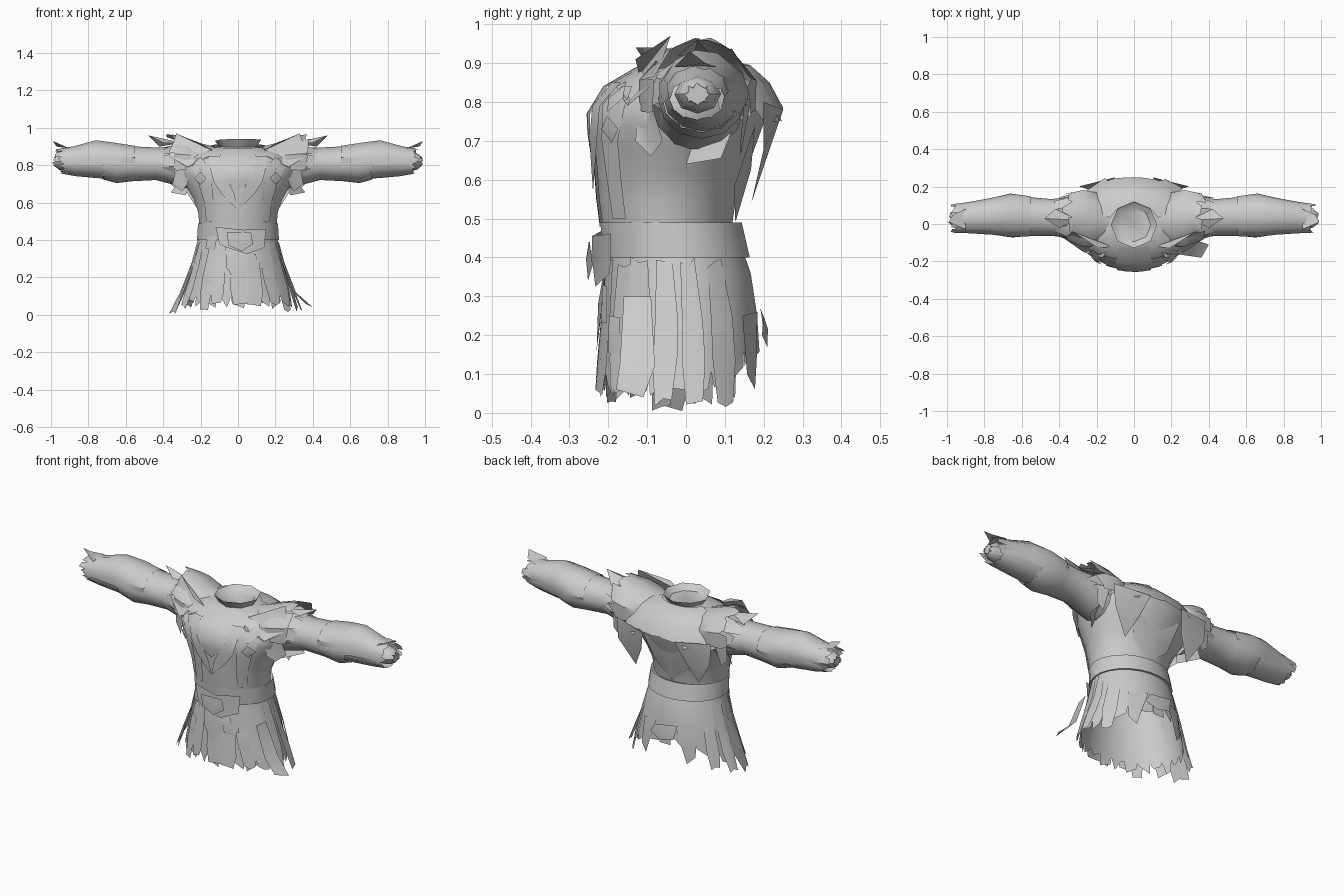
import bpy, math, random
from math import sin, cos, pi, radians
from mathutils import Vector

random.seed(11)
cube = bpy.data.objects.get("Cube")
if cube:
    bpy.data.objects.remove(cube, do_unlink=True)

cloth = bpy.data.materials.new("grey_cloth")
cloth.use_nodes = True
cloth.diffuse_color = (0.6, 0.6, 0.6, 1)
cloth.node_tree.nodes["Principled BSDF"].inputs["Base Color"].default_value = (0.6, 0.6, 0.6, 1)


def make(name, verts, faces):
    mesh = bpy.data.meshes.new(name)
    mesh.from_pydata([tuple(v) for v in verts], [], faces)
    mesh.materials.append(cloth)
    obj = bpy.data.objects.new(name, mesh)
    bpy.context.collection.objects.link(obj)
    bpy.ops.object.select_all(action='DESELECT')
    obj.select_set(True)
    bpy.context.view_layer.objects.active = obj
    bpy.ops.object.mode_set(mode='EDIT')
    bpy.ops.mesh.select_all(action='SELECT')
    bpy.ops.mesh.normals_make_consistent(inside=False)
    bpy.ops.object.mode_set(mode='OBJECT')
    bpy.ops.object.shade_smooth_by_angle(angle=radians(40))
    return obj


def loft(name, rings, closed=True, cap=False, tear=None):
    """Skin a list of point rings; tear=(shortest, longest) adds ragged strips to the last ring."""
    n = len(rings[0])
    verts = [Vector(p) for r in rings for p in r]
    span = n if closed else n - 1
    faces = [(k * n + i, k * n + (i + 1) % n, (k + 1) * n + (i + 1) % n, (k + 1) * n + i)
             for k in range(len(rings) - 1) for i in range(span)]
    if cap:
        faces.append(tuple(range((len(rings) - 1) * n, len(rings) * n)))
    if tear:
        base = (len(rings) - 1) * n
        for i in range(span):
            a, b = base + i, base + (i + 1) % n
            da = (verts[a] - verts[a - n]).normalized()
            db = (verts[b] - verts[b - n]).normalized()
            inset = (verts[b] - verts[a]) * random.uniform(0.02, 0.3)
            verts.append(verts[b] + db * random.uniform(*tear) - inset)
            verts.append(verts[a] + da * random.uniform(*tear) + inset)
            faces.append((a, b, len(verts) - 2, len(verts) - 1))
    return make(name, verts, faces)


# Body profiles: height, half width, front y, back y
TORSO = [(.45, .205, -.212, .115), (.55, .215, -.225, .13), (.62, .24, -.23, .155),
         (.68, .275, -.235, .178), (.74, .305, -.242, .2), (.79, .32, -.235, .215),
         (.85, .3, -.185, .2), (.885, .23, -.135, .165), (.90, .09, -.09, .09)]
SKIRT = [(.44, .205, -.2, .14), (.36, .222, -.205, .168), (.25, .25, -.212, .185),
         (.13, .278, -.22, .192), (.0, .3, -.228, .195)]


def section(prof, z):
    rows = sorted(prof)
    z = min(max(z, rows[0][0]), rows[-1][0])
    for a, b in zip(rows, rows[1:]):
        if z <= b[0]:
            t = (z - a[0]) / (b[0] - a[0])
            return [a[i] + (b[i] - a[i]) * t for i in (1, 2, 3)]


def around(prof, z, ang, out=0.0):
    hx, yf, yb = section(prof, z)
    return Vector(((hx + out) * cos(ang), (yf + yb) / 2 + ((yb - yf) / 2 + out) * sin(ang), z))


def ring(prof, z, n, out=0.0, lift=0.0):
    """Ring round the body; lift raises it towards the middle of the back."""
    angles = [2 * pi * (i + .5) / n for i in range(n)]
    return [around(prof, z + lift * max(0, sin(a)) ** 3, a, out) for a in angles]


def on_body(prof, x, z, out, side=-1):
    hx, yf, yb = section(prof, z)
    bulge = math.sqrt(max(0, 1 - (x / hx) ** 2))
    return Vector((x, (yf + yb) / 2 + side * ((yb - yf) / 2 * bulge + out), z))


def patch(name, prof, outline, out=.008, side=-1):
    """Cloth scrap laid on the front (-1) or back (+1) of the body."""
    pts = [on_body(prof, x, z, out, side) for x, z in outline]
    mid = [sum(c) / len(outline) for c in zip(*outline)]
    pts.append(on_body(prof, mid[0], mid[1], out + .004, side))
    n = len(outline)
    make(name, pts, [(i, (i + 1) % n, n) for i in range(n)])


# Tunic body, belt and skirt with a higher hem at the back
loft("tunic_body", [ring(TORSO, p[0], 24) for p in TORSO])
loft("skirt", [ring(SKIRT, z, 24, 0, lift) for z, lift in
               ((.44, 0), (.36, 0), (.25, .05), (.16, .1), (.1, .12))], tear=(.01, .07))
BELT = [(.39, .222, -.213, .168), (.49, .215, -.222, .145)]
loft("belt", [ring(TORSO, .48, 24), ring(BELT, .49, 24), ring(BELT, .4, 24), ring(SKIRT, .40, 24)])

# Broad ragged panels over the front and sides of the skirt
for k in range(13):
    ang = radians(150 + 240 * k / 12 + random.uniform(-4, 4))
    flare = abs(cos(ang)) ** 6 * random.uniform(.01, .05)
    wide = random.uniform(.13, .19)
    low = random.uniform(.01, .06)
    rows = []
    for z, out, w in ((.39, .003, .8), (.25, .006, 1), (.13, .009 + flare * .4, 1),
                      (low, .009 + flare, .65)):
        rows.append([around(SKIRT, z + random.uniform(-.015, .015), ang + wide * w * s, out)
                     for s in (-1, 0, 1)])
    loft("skirt_panel", rows, closed=False)

# Belt buckle plate and hanging tongue
buckle = [(-.12, .47), (.03, .455), (.15, .46), (.14, .36), (.05, .325), (-.06, .36), (-.1, .38)]
patch("buckle_cloth", BELT, buckle, .025)
patch("buckle_knot", BELT, [(-.06, .44), (.07, .44), (.08, .38), (.02, .34), (-.05, .37)], .04)
patch("belt_tongue", SKIRT, [(-.07, .38), (.06, .38), (.05, .24), (.0, .16), (-.06, .25)], .012)

# Skirt patches and tails
for x, z in ((-.15, .4), (.09, .28), (.17, .2), (-.17, .22)):
    t = .02 if x < 0 else -.02
    patch("skirt_patch", SKIRT, [(x - .025 + t, z + .05), (x + .025 + t, z + .045),
                                 (x + .025, z - .05), (x - .025, z - .045)], .013)
patch("back_scrap", SKIRT, [(-.08, .27), (.06, .25), (.09, .2), (.02, .17), (-.06, .19)], .02, 1)
for s in (1, -1):
    patch("back_tail", SKIRT, [(s * x, z) for x, z in
                               ((.06, .26), (.16, .25), (.17, .1), (.13, .06), (.1, .15))], .006, 1)
patch("back_panel", TORSO, [(-.15, .74), (.15, .74), (.11, .58), (0, .49), (-.11, .58)], .006, 1)

# Front placket, crossed lapels and neck scarf
loft("placket", [[on_body(TORSO, x, z, .006) for x in (-.075, 0, .035)]
                 for z in (.48, .55, .65, .72, .79)], closed=False)
for s in (1, -1):
    loft("lapel", [[on_body(TORSO, s * x, z, .013) for x in (a, b)] for a, b, z in
                   ((.08, .16, .85), (.08, .15, .79), (.05, .13, .71), (.02, .09, .65), (0, .01, .57))],
         closed=False)
loft("scarf", [[on_body(TORSO, w * t, z, o) for t in (-1, -.5, 0, .5, 1)] for w, z, o in
               ((.08, .89, .008), (.1, .84, .02), (.09, .77, .018), (.07, .72, .014), (.01, .67, .012))],
     closed=False)


# Neck collar with a shallow sunken inside
def neck(r, z, jag=0):
    return [(r * cos(2 * pi * i / 8), r * sin(2 * pi * i / 8) - .005,
             z + random.uniform(-jag, jag)) for i in range(8)]


loft("collar", [neck(.1, .87), neck(.092, .89), neck(.124, .934, .006), neck(.09, .91)], cap=True)

# Back mantle falling from the shoulders
mantle = []
for z, hx, y in ((.91, .13, .1), (.895, .21, .165), (.85, .3, .215), (.785, .335, .25)):
    mantle.append([(hx * sin(t), y * cos(t) ** .8, z) for t in
                   [radians(d) for d in range(-75, 76, 25)]])
loft("back_mantle", mantle, closed=False, tear=(.0, .05))


def tube(rows, start=0, stop=360, n=12, s=1):
    """Rings across the arm: x, centre y, centre z, y radius, z radius."""
    full = stop - start == 360
    return [[(s * x, y + ry * cos(a), z + rz * sin(a)) for a in
             [radians(start + (stop - start) * i / (n if full else n - 1)) for i in range(n)]]
            for x, y, z, ry, rz in rows]


UPPER = [(.27, .03, .785, .12, .11), (.34, .035, .795, .112, .1), (.44, .035, .808, .098, .087),
         (.56, .04, .808, .104, .093), (.65, .04, .808, .112, .103), (.71, .04, .815, .104, .094)]
LOWER = [(.66, .04, .815, .1, .09), (.76, .04, .82, .094, .088), (.87, .035, .812, .08, .07),
         (.93, .03, .808, .072, .055)]
OVER = [(.55, .04, .82, .108, .085), (.66, .045, .825, .118, .097), (.76, .04, .835, .1, .1),
        (.88, .033, .83, .085, .072), (.94, .03, .83, .08, .062)]
PAD = [(.13, .02, .82, .09, .08), (.2, .025, .82, .15, .098), (.27, .03, .82, .158, .125),
       (.33, .035, .82, .14, .14)]
PAD_UNDER = [(.3, .03, .81, .135, .11), (.36, .035, .81, .12, .1)]

for s, word in ((1, "left_"), (-1, "right_")):
    # Sleeve layers and wrapped wrist
    loft(word + "upper_sleeve", tube(UPPER, s=s), tear=(.0, .02))
    loft(word + "lower_sleeve", tube(LOWER, s=s), tear=(.0, .035))
    loft(word + "outer_sleeve", tube(OVER, -35, 200, 8, s), closed=False, tear=(.0, .04))
    loft(word + "wrist", tube([(.9, .03, .82, .06, .05), (.955, .03, .82, .05, .045),
                               (.975, .03, .82, .036, .03)], n=8, s=s), cap=True, tear=(.005, .02))
    # Layered shoulder pads with a few broad torn points
    loft(word + "shoulder_pad", tube(PAD, -20, 200, 7, s), closed=False, tear=(.01, .06))
    loft(word + "shoulder_underlayer", tube(PAD_UNDER, -50, 230, 8, s), closed=False, tear=(.01, .08))
    # Torn flaps: behind the shoulder, at the armpit, on the shoulder and at the cuff
    for pts in ([(.1, .25, .78), (.3, .2, .8), (.29, .2, .68), (.2, .168, .54), (.14, .205, .66)],
                [(.29, .17, .82), (.36, .15, .8), (.36, .14, .7), (.32, .14, .66)],
                [(.25, -.12, .82), (.33, -.09, .8), (.35, -.06, .7), (.3, -.09, .66), (.27, -.13, .7)],
                [(.26, .02, .7), (.3, .12, .73), (.36, .09, .655), (.28, .0, .64)],
                [(.3, .02, .92), (.4, -.02, .92), (.48, .03, .96), (.42, .08, .9), (.33, .09, .92)],
                [(.12, -.12, .87), (.19, -.13, .91), (.33, -.04, .97), (.37, -.08, .85),
                 (.27, -.15, .79), (.17, -.18, .84)],
                [(.9, -.03, .89), (.99, .01, .93), (.97, .05, .9), (.9, .08, .89)]):
        make(word + "torn_flap", [(s * x, y, z) for x, y, z in pts],
             [(0, i, i + 1) for i in range(1, len(pts) - 1)])
    # Chest seam panel and square mends
    loft(word + "chest_panel", [[on_body(TORSO, s * x, z, .007) for x in (a, (a + b) / 2, b)]
                                for a, b, z in ((.13, .17, .5), (.13, .18, .6), (.14, .21, .7),
                                                (.15, .25, .79), (.13, .22, .84))], closed=False)
    for x, z in ((.2, .81), (.2, .73)):
        patch(word + "mend", TORSO, [(s * (x - .03), z), (s * x, z + .035), (s * (x + .035), z),
                                     (s * x, z - .035)], .016)
    # Longest side tatter at the hem
    x, y, z = (.40, -.16, .04) if s > 0 else (.37, -.06, .005)
    make(word + "side_tatter", [(s * .225, y, .3), (s * .24, y + .07, .3), (s * .31, y + .08, .12),
                                (s * x, y + .05, z), (s * (x - .04), y - .02, z + .02),
                                (s * .29, y - .01, .13)], [(0, 1, 2, 5), (5, 2, 3, 4)])
